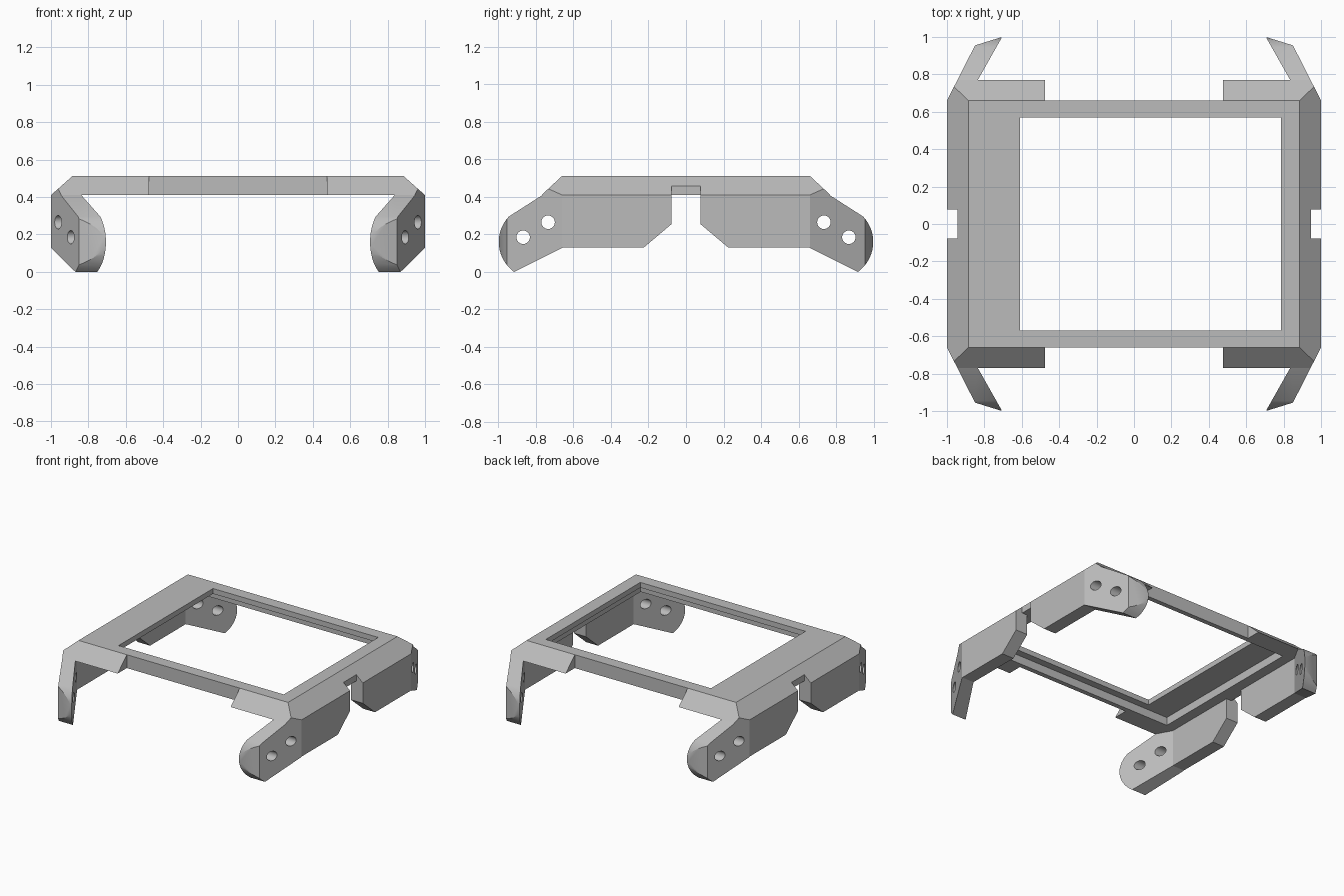
import bpy, bmesh
from math import radians, cos, sin
from mathutils import Vector

if "Cube" in bpy.data.objects:
    bpy.data.objects.remove(bpy.data.objects["Cube"], do_unlink=True)

grey = bpy.data.materials.new("light grey plastic")
grey.use_nodes = True
colour = (0.5, 0.5, 0.5, 1)
grey.diffuse_color = colour
grey.node_tree.nodes["Principled BSDF"].inputs["Base Color"].default_value = colour


def add_object(name, bm):
    bmesh.ops.recalc_face_normals(bm, faces=bm.faces)
    mesh = bpy.data.meshes.new(name)
    bm.to_mesh(mesh)
    bm.free()
    mesh.materials.append(grey)
    obj = bpy.data.objects.new(name, mesh)
    bpy.context.collection.objects.link(obj)
    return obj


def prism(name, points, direction):
    """Extrude a closed outline along a direction."""
    bm = bmesh.new()
    face = bm.faces.new([bm.verts.new(p) for p in points])
    moved = bmesh.ops.extrude_face_region(bm, geom=[face])["geom"]
    bmesh.ops.translate(bm, vec=direction,
                        verts=[v for v in moved if isinstance(v, bmesh.types.BMVert)])
    return add_object(name, bm)


def box(name, low, high):
    x0, y0, z0 = low
    x1, y1, z1 = high
    outline = [(x0, y0, z0), (x1, y0, z0), (x1, y1, z0), (x0, y1, z0)]
    return prism(name, outline, (0, 0, z1 - z0))


def apply(obj, modifier):
    bpy.context.view_layer.objects.active = obj
    bpy.ops.object.modifier_apply(modifier=modifier.name)


def combine(obj, cutter, operation="DIFFERENCE"):
    mod = obj.modifiers.new("cut", "BOOLEAN")
    mod.operation = operation
    mod.solver = "EXACT"
    mod.object = cutter
    apply(obj, mod)
    bpy.data.objects.remove(cutter, do_unlink=True)


BASE, TOP = 0.41, 0.512

# Bezel plate: sloped on all sides, corners trimmed to follow the arms
bm = bmesh.new()
rings = []
for x, y, z in ((1, 0.77, BASE), (0.885, 0.66, TOP)):
    rings.append([bm.verts.new(p) for p in ((-x, -y, z), (x, -y, z), (x, y, z), (-x, y, z))])
for ring in rings:
    bm.faces.new(ring)
for i in range(4):
    j = (i + 1) % 4
    bm.faces.new((rings[0][i], rings[0][j], rings[1][j], rings[1][i]))
bmesh.ops.recalc_face_normals(bm, faces=bm.faces)
for sx in (-1, 1):
    for sy in (-1, 1):
        cut = bmesh.ops.bisect_plane(bm, geom=bm.verts[:] + bm.edges[:] + bm.faces[:],
                                     plane_co=(sx, sy * 0.66, BASE),
                                     plane_no=Vector((sx * 0.295, sy * 0.15, 0)),
                                     clear_outer=True)["geom_cut"]
        bmesh.ops.edgeloop_fill(bm, edges=[e for e in cut if isinstance(e, bmesh.types.BMEdge)])
bezel = add_object("bezel_frame", bm)

# Screen opening, pocket beneath it, gaps between the tabs, side notches
combine(bezel, box("opening", (-0.61, -0.57, 0.3), (0.785, 0.57, 0.6)))
combine(bezel, box("pocket", (-0.82, -0.624, 0.3), (0.82, 0.624, 0.472)))
for s in (-1, 1):
    y0, y1 = sorted((s * 0.66, s * 0.9))
    combine(bezel, box("tab_gap", (-0.477, y0, 0.3), (0.477, y1, 0.6)))
    x0, x1 = sorted((s * 0.945, s * 1.1))
    combine(bezel, box("side_notch", (x0, -0.077, 0.3), (x1, 0.077, 0.6)))

# Side wall and arm: side profile crossed with a bent plan outline
arc = [radians(-54 + 97 * i / 14) for i in range(15)]
profile = [(0.077, 0.255), (0.225, 0.13), (0.655, 0.13)]
profile += [(0.8 + 0.198 * cos(a), 0.16 + 0.198 * sin(a)) for a in arc]
profile += [(0.765, BASE), (0.077, BASE)]
legs = prism("side_walls_and_arms", [(0.5, y, z) for y, z in profile], (0.7, 0, 0))
plan = [(1, 0), (1, 0.66), (0.85, 0.955), (0.705, 1.0), (0.9, 0.655), (0.9, 0)]
combine(legs, prism("plan", [(x, y, -0.2) for x, y in plan], (0, 0, 1)), "INTERSECT")

# Screw holes through each arm
for y, z in ((0.735, 0.265), (0.868, 0.185)):
    ring = [radians(15 * i) for i in range(24)]
    hole = [(0.4, y + 0.036 * cos(a), z + 0.036 * sin(a)) for a in ring]
    combine(legs, prism("hole", hole, (1, 0, 0)))

mirror = legs.modifiers.new("mirror", "MIRROR")
mirror.use_axis = (True, True, False)
apply(legs, mirror)

# Round surfaces smooth, edges sharp
bpy.ops.object.select_all(action="DESELECT")
legs.select_set(True)
bpy.context.view_layer.objects.active = legs
bpy.ops.object.shade_smooth_by_angle(angle=radians(25))
